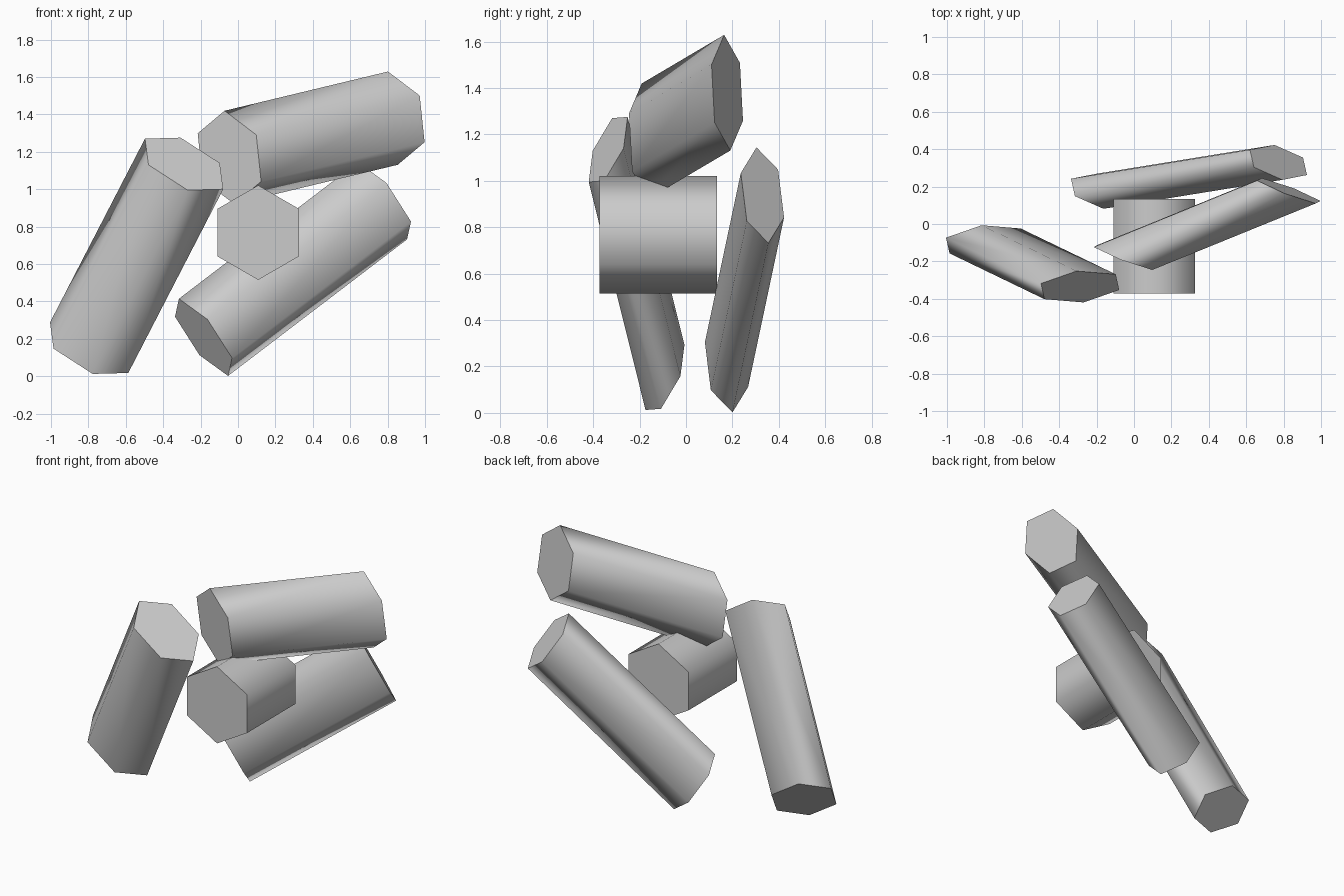
import bpy, bmesh
from mathutils import Vector, Matrix

if "Cube" in bpy.data.objects:
    bpy.data.objects.remove(bpy.data.objects["Cube"])

SQUASH = 0.4              # the whole cluster is flattened along y
RADIUS, LENGTH = 0.2528, 1.264


def hex_prism(name, center, axis, corner):
    """Regular hexagonal prism along axis, one corner towards corner, then flattened in y."""
    z = Vector(axis).normalized()
    y = Vector(corner)
    y = (y - z * y.dot(z)).normalized()
    x = y.cross(z)
    rot = Matrix((x, y, z)).transposed().to_4x4()
    flat = Matrix.Diagonal((1, SQUASH, 1, 1))
    bm = bmesh.new()
    bmesh.ops.create_cone(bm, cap_ends=True, segments=6, radius1=RADIUS,
                          radius2=RADIUS, depth=LENGTH,
                          matrix=Matrix.Translation(center) @ flat @ rot)
    bmesh.ops.recalc_face_normals(bm, faces=bm.faces)
    # smooth sides, flat end caps with hard rims
    for f in bm.faces:
        f.smooth = len(f.verts) == 4
    for e in bm.edges:
        e.smooth = all(len(f.verts) == 4 for f in e.link_faces)
    mesh = bpy.data.meshes.new(name)
    bm.to_mesh(mesh)
    bm.free()
    obj = bpy.data.objects.new(name, mesh)
    bpy.context.collection.objects.link(obj)


# central prism pointing straight to the front
hex_prism("center_prism", (0.108, -0.12, 0.768), (0, 1, 0), (0, 0, 1))
# leaning prism on the left
hex_prism("left_prism", (-0.542, -0.213, 0.644), (0.508, -0.6125, 0.983), (-0.202, 0.04, 0.135))
# prism lying across the top
hex_prism("top_prism", (0.391, 0.0, 1.275), (0.875, 0.89, 0.21), (-0.023, -0.03, 0.25))
# slanted prism at the lower right, behind the central one
hex_prism("lower_prism", (0.294, 0.252, 0.573), (0.957, 0.387, 0.73), (0.128, 0.0625, -0.2))
